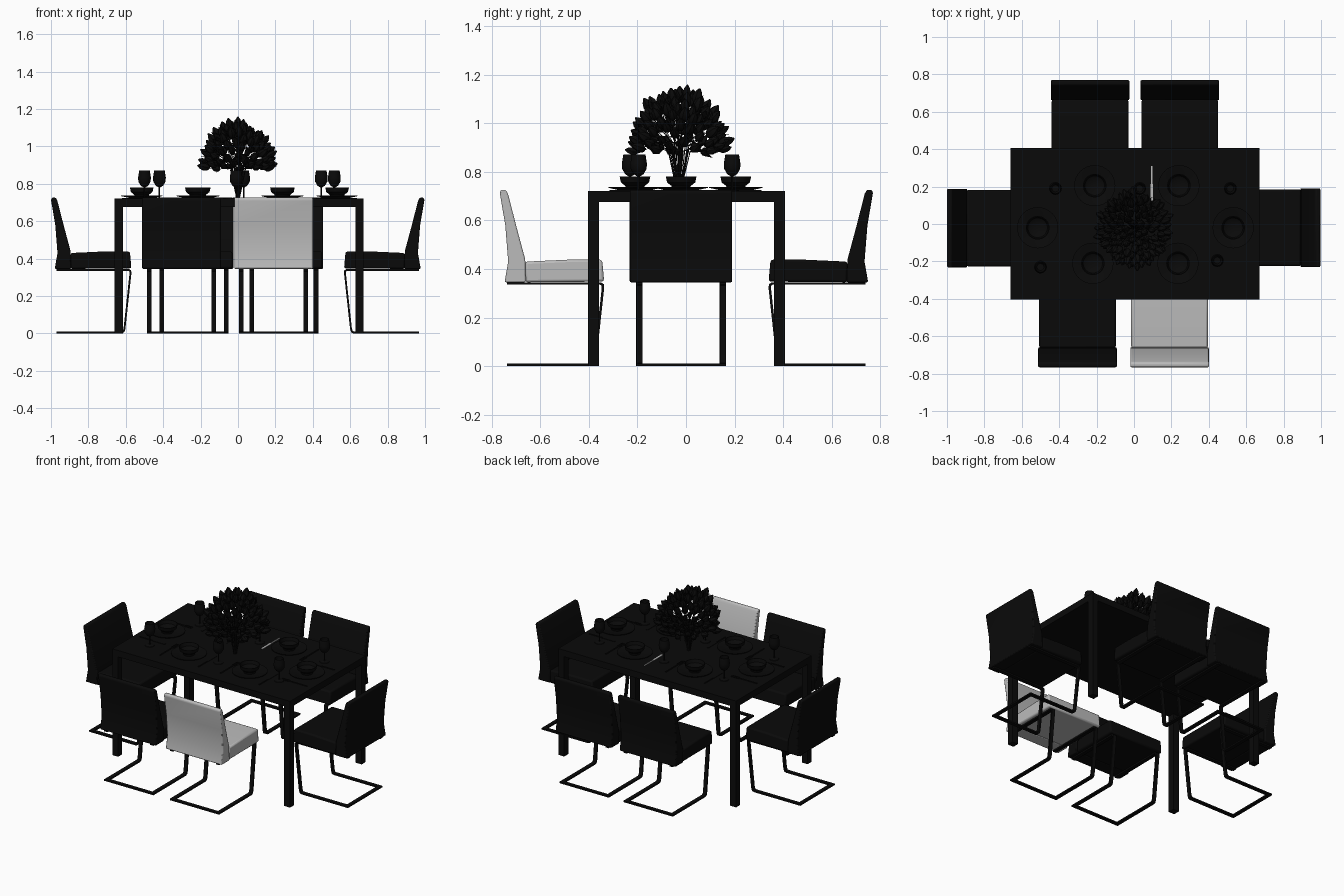
import bpy, bmesh, math, random
from mathutils import Matrix, Vector

random.seed(4)
cube = bpy.data.objects.get("Cube")
if cube:
    bpy.data.objects.remove(cube)


def material(name, value):
    m = bpy.data.materials.new(name)
    m.use_nodes = True
    m.diffuse_color = (value, value, value, 1)
    m.node_tree.nodes["Principled BSDF"].inputs["Base Color"].default_value = (value, value, value, 1)
    return m


BLACK = material("black", 0.003)
GREY = material("light grey", 0.5)
made = []


def finish(name, bm, mat, matrix=Matrix(), bevel=0):
    bmesh.ops.recalc_face_normals(bm, faces=bm.faces)
    mesh = bpy.data.meshes.new(name)
    bm.to_mesh(mesh)
    bm.free()
    mesh.materials.append(mat)
    ob = bpy.data.objects.new(name, mesh)
    ob.matrix_world = matrix
    bpy.context.collection.objects.link(ob)
    if bevel:
        mod = ob.modifiers.new("Bevel", "BEVEL")
        mod.width, mod.segments, mod.limit_method = bevel, 2, "ANGLE"
    made.append(ob)
    return ob


def add_box(bm, lo, hi):
    lo, hi = Vector(lo), Vector(hi)
    size = hi - lo
    bmesh.ops.create_cube(bm, size=1, matrix=Matrix.Translation((lo + hi) / 2) @ Matrix.Diagonal((*size, 1)))


def add_prism(bm, profile, x0, x1):
    """Extrude a (y, z) outline along x."""
    face = bm.faces.new([bm.verts.new((x0, y, z)) for y, z in profile])
    out = bmesh.ops.extrude_face_region(bm, geom=[face])["geom"]
    bmesh.ops.translate(bm, vec=(x1 - x0, 0, 0), verts=[v for v in out if isinstance(v, bmesh.types.BMVert)])


def add_lathe(bm, profile, sides, matrix=Matrix()):
    """Revolve a (radius, z) profile and cap both ends."""
    rings = []
    for r, z in profile:
        rings.append([bm.verts.new(matrix @ Vector((r * math.cos(a), r * math.sin(a), z)))
                      for a in (math.tau * i / sides for i in range(sides))])
    for low, high in zip(rings, rings[1:]):
        for i in range(sides):
            j = (i + 1) % sides
            bm.faces.new((low[i], low[j], high[j], high[i]))
    bm.faces.new(rings[0][::-1])
    bm.faces.new(rings[-1])


def thicken(path, t):
    """Turn an open (y, z) path into a mitred strip outline."""
    pts = [Vector(p) for p in path]
    left, right = [], []
    for i, p in enumerate(pts):
        dirs = []
        if i:
            dirs.append((p - pts[i - 1]).normalized())
        if i < len(pts) - 1:
            dirs.append((pts[i + 1] - p).normalized())
        tangent = sum(dirs, Vector((0, 0))).normalized()
        normal = Vector((-tangent.y, tangent.x))
        offset = normal * (t / 2) / max(0.5, tangent.dot(dirs[0]))
        left.append(p + offset)
        right.append(p - offset)
    return left + right[::-1]


# Table
TOP = 0.72
X0, X1, Y0, Y1, LEG = -0.66, 0.672, -0.403, 0.407, 0.044
bm = bmesh.new()
add_box(bm, (X0, Y0, TOP - 0.044), (X1, Y1, TOP))
finish("table_top", bm, BLACK)
for side, x in (("right", X0), ("left", X1 - LEG)):
    for end, y in (("front", Y0), ("back", Y1 - LEG)):
        bm = bmesh.new()
        add_box(bm, (x, y, 0), (x + LEG, y + LEG, TOP - 0.044))
        finish(f"table_leg_{end}_{side}", bm, BLACK)

# Chairs, each with its seat front edge at the local origin and facing +y
BACK = [(-0.41, 0.345), (-0.395, 0.43), (-0.407, 0.58), (-0.43, 0.715), (-0.425, 0.726),
        (-0.405, 0.726), (-0.396, 0.71), (-0.36, 0.57), (-0.325, 0.44), (-0.322, 0.345)]
SEAT = [(-0.325, 0.345), (-0.325, 0.43), (-0.15, 0.438), (-0.008, 0.438), (0, 0.348)]
FRAME = [(-0.4, 0.34), (-0.015, 0.34), (-0.006, 0.334), (-0.005, 0.32),
         (-0.037, 0.025), (-0.042, 0.01), (-0.052, 0.005), (-0.4, 0.005)]


def chair(label, x, y, turn, mat):
    place = Matrix.Translation((x, y, 0)) @ Matrix.Rotation(math.radians(turn), 4, "Z")
    bm = bmesh.new()
    add_prism(bm, BACK, -0.21, 0.21)
    finish(f"{label}_chair_back", bm, mat, place, 0.006)
    bm = bmesh.new()
    add_prism(bm, SEAT, -0.205, 0.205)
    finish(f"{label}_chair_seat", bm, mat, place, 0.01)
    bm = bmesh.new()
    for s in (-1, 1):
        add_prism(bm, thicken(FRAME, 0.01), s * 0.172 - 0.0125, s * 0.172 + 0.0125)
    add_box(bm, (-0.16, -0.4, 0), (0.16, -0.376, 0.01))
    finish(f"{label}_chair_frame", bm, BLACK, place)


chair("front_right", -0.302, -0.337, 0, BLACK)
chair("front_left", 0.19, -0.337, 0, GREY)
chair("back_right", -0.235, 0.34, 180, BLACK)
chair("back_left", 0.245, 0.34, 180, BLACK)
chair("right_end", -0.57, -0.022, -90, BLACK)
chair("left_end", 0.567, -0.02, 90, BLACK)

# Place settings, laid out for a diner on the +y side
PLATE = [(0.06, 0), (0.065, 0.004), (0.11, 0.014), (0.11, 0.018), (0.066, 0.01), (0.06, 0.008)]
BOWL = [(0.036, 0.008), (0.04, 0.022), (0.058, 0.036), (0.063, 0.06),
        (0.059, 0.06), (0.052, 0.038), (0.034, 0.026)]
GLASS = [(0.03, 0), (0.028, 0.003), (0.004, 0.008), (0.004, 0.06), (0.02, 0.07), (0.033, 0.092),
         (0.034, 0.115), (0.028, 0.152), (0.026, 0.152), (0.031, 0.115), (0.018, 0.075)]
SETTINGS = [("back_right", -0.21, 0.205, 0), ("back_left", 0.24, 0.205, 0),
            ("right_end", -0.515, -0.02, 90), ("left_end", 0.53, -0.02, -90),
            ("front_right", -0.22, -0.21, 180), ("front_left", 0.235, -0.21, 180)]
for label, x, y, turn in SETTINGS:
    place = Matrix.Translation((x, y, TOP)) @ Matrix.Rotation(math.radians(turn), 4, "Z")
    for part, profile, spot in (("plate", PLATE, (0, 0, 0)), ("bowl", BOWL, (0, 0, 0)),
                                ("glass", GLASS, (-0.21, -0.015, 0))):
        bm = bmesh.new()
        add_lathe(bm, profile, 32)
        finish(f"{label}_{part}", bm, BLACK, place @ Matrix.Translation(spot))
    bm = bmesh.new()
    add_box(bm, (-0.149, 0.01, 0), (-0.141, 0.105, 0.004))
    add_box(bm, (-0.151, -0.085, 0), (-0.139, 0.01, 0.003))
    finish(f"{label}_knife", bm, GREY if label == "back_left" else BLACK, place)
    bm = bmesh.new()
    add_box(bm, (0.141, -0.035, 0), (0.149, 0.105, 0.004))
    for tine in (-0.008, 0, 0.008):
        add_box(bm, (0.143 + tine, -0.085, 0), (0.147 + tine, -0.03, 0.004))
    finish(f"{label}_fork", bm, BLACK, place)

# Bouquet: buds spread over a dome, with stems gathering at the table
BUD = [(0.004, -0.03), (0.017, -0.018), (0.021, 0), (0.015, 0.02), (0.003, 0.036)]
root = Vector((0, -0.03, TOP + 0.002))
centre = Vector((0, -0.03, 0.88))
buds, stems, leaves = bmesh.new(), bmesh.new(), bmesh.new()
COUNT = 110
for i in range(COUNT):
    up = (i + 0.5) / COUNT
    flat, angle = math.sqrt(1 - up * up), i * 2.39996
    reach = random.uniform(0.82, 1.0)
    tip = centre + reach * Vector((0.19 * flat * math.cos(angle), 0.2 * flat * math.sin(angle), 0.25 * up))
    aim = (tip - centre + Vector((0, 0, 0.03))).normalized().to_track_quat("Z", "Y").to_matrix().to_4x4()
    add_lathe(buds, BUD, 6, Matrix.Translation(tip) @ aim @ Matrix.Scale(random.uniform(0.8, 1.1), 4))
    # A bent stem made of two thin rods
    if i % 3 == 0:
        knee = centre.lerp(tip, 0.25)
        base = root + Vector((math.cos(angle), math.sin(angle), 0)) * 0.008
        for a, b in ((base, knee), (knee, tip)):
            rod = Matrix.Translation(a) @ (b - a).to_track_quat("Z", "Y").to_matrix().to_4x4()
            add_lathe(stems, [(0.002, 0), (0.002, (b - a).length)], 4, rod)
    # Pointed leaves beside each bud
    for s in (-1, 1):
        spin = Matrix.Translation(tip) @ aim @ Matrix.Rotation(random.uniform(0, math.tau), 4, "Z")
        shape = [(0, 0, -0.035), (0.012, 0.012 * s, -0.01), (0, 0.034 * s, 0.018), (-0.012, 0.012 * s, -0.01)]
        leaves.faces.new([leaves.verts.new(spin @ Vector(p)) for p in shape])
finish("flower_buds", buds, BLACK)
finish("flower_stems", stems, BLACK)
finish("flower_leaves", leaves, BLACK)

# Smooth the rounded parts and keep the hard edges
bpy.ops.object.select_all(action="DESELECT")
for ob in made:
    ob.select_set(True)
bpy.context.view_layer.objects.active = made[0]
bpy.ops.object.shade_smooth_by_angle(angle=math.radians(35))
